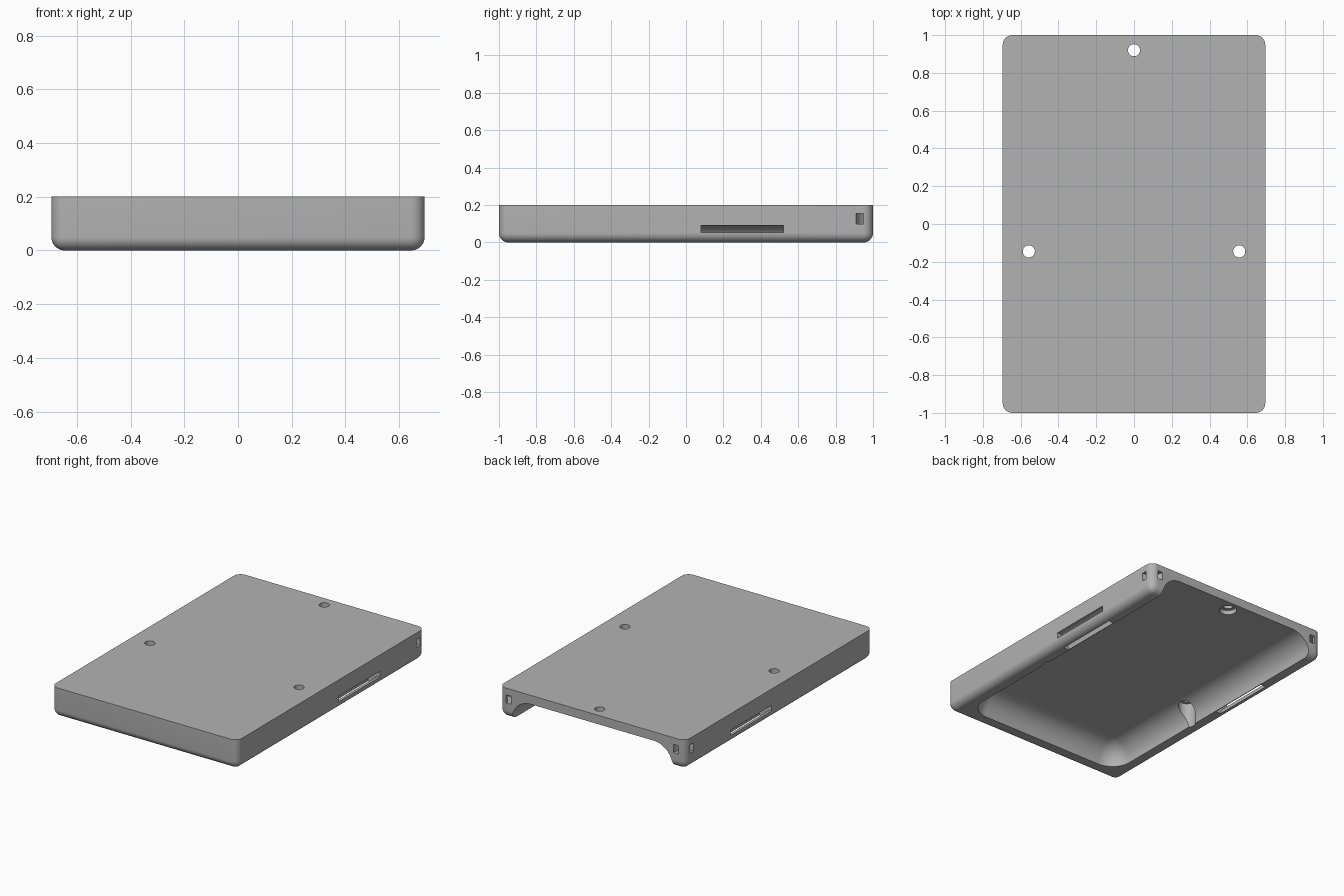
import bpy, bmesh, math
from mathutils import Matrix, Vector

if "Cube" in bpy.data.objects:
    bpy.data.objects.remove(bpy.data.objects["Cube"])

HALF_W, HALF_L, HEIGHT = 0.695, 1.0, 0.2

grey = bpy.data.materials.new("plain_grey")
grey.use_nodes = True
grey.diffuse_color = (0.45, 0.45, 0.45, 1)
grey.node_tree.nodes["Principled BSDF"].inputs["Base Color"].default_value = grey.diffuse_color


def make_object(name, bm):
    bmesh.ops.recalc_face_normals(bm, faces=bm.faces)
    mesh = bpy.data.meshes.new(name)
    bm.to_mesh(mesh)
    bm.free()
    mesh.materials.append(grey)
    obj = bpy.data.objects.new(name, mesh)
    bpy.context.collection.objects.link(obj)
    return obj


def rounded_box(name, low, high, radius, segments, round_edge):
    """Box between two corners; edges whose midpoint passes the rule are rounded."""
    low, high = Vector(low), Vector(high)
    bm = bmesh.new()
    bmesh.ops.create_cube(bm, size=1)
    edges = [e for e in bm.edges if round_edge((e.verts[0].co + e.verts[1].co) / 2)]
    size, mid = high - low, (high + low) / 2
    for v in bm.verts:
        v.co = Vector(a * b for a, b in zip(v.co, size)) + mid
    bmesh.ops.bevel(bm, geom=edges, offset=radius, segments=segments,
                    profile=0.5, affect='EDGES', clamp_overlap=False)
    return make_object(name, bm)


def cylinder(name, x, y, radius, low, high):
    bm = bmesh.new()
    bmesh.ops.create_cone(bm, cap_ends=True, segments=32, radius1=radius, radius2=radius,
                          depth=high - low, matrix=Matrix.Translation((x, y, (low + high) / 2)))
    return make_object(name, bm)


def ring(name, center, inner, outer, length, turn):
    """Flat-walled ring around z, turned and moved into place."""
    bm = bmesh.new()
    steps = 48
    loops = []
    for r, z in ((inner, -1), (outer, -1), (outer, 1), (inner, 1)):
        loops.append([bm.verts.new((r * math.cos(math.tau * i / steps),
                                    r * math.sin(math.tau * i / steps), z * length / 2))
                      for i in range(steps)])
    for k in range(4):
        a, b = loops[k], loops[(k + 1) % 4]
        for i in range(steps):
            j = (i + 1) % steps
            bm.faces.new((a[i], a[j], b[j], b[i]))
    bm.transform(Matrix.Translation(center) @ turn)
    return make_object(name, bm)


# Outer shell: rounded upright corners and rounded underside rim, crisp top
body = rounded_box("cover_body", (-HALF_W, -HALF_L, 0), (HALF_W, HALF_L, HEIGHT),
                   0.05, 8, lambda m: m.z < 0.25)

# Scooped underside, open at the back
cutters = [rounded_box("cavity_cutter", (-0.6, -0.9, -0.3), (0.6, 1.5, 0.14),
                       0.14, 16, lambda m: m.z > -0.25)]

# Screw holes with counterbores from below
for x, y in ((0, 0.92), (-0.557, -0.145), (0.557, -0.145)):
    cutters.append(cylinder("screw_hole_cutter", x, y, 0.032, 0.1, 0.3))
    cutters.append(cylinder("counterbore_cutter", x, y, 0.055, -0.1, 0.17))

# Curved strap tunnels along the lower sides and cord tunnels round the back corners
sideways = Matrix.Rotation(math.pi / 2, 4, 'X')
for side in (-1, 1):
    cutters.append(ring("strap_tunnel_cutter", (side * HALF_W, 0.3, 0),
                        0.052, 0.09, 0.44, sideways))
    cutters.append(ring("cord_tunnel_cutter", (side * HALF_W, HALF_L, 0.127),
                        0.052, 0.09, 0.055, Matrix.Identity(4)))

bpy.context.view_layer.objects.active = body
for cutter in cutters:
    mod = body.modifiers.new("cut", 'BOOLEAN')
    mod.operation, mod.solver, mod.object = 'DIFFERENCE', 'EXACT', cutter
    bpy.ops.object.modifier_apply(modifier=mod.name)
    bpy.data.objects.remove(cutter)

# Smooth rounds with sharp rims
bpy.ops.object.select_all(action='DESELECT')
body.select_set(True)
bpy.ops.object.shade_smooth_by_angle(angle=math.radians(30))
